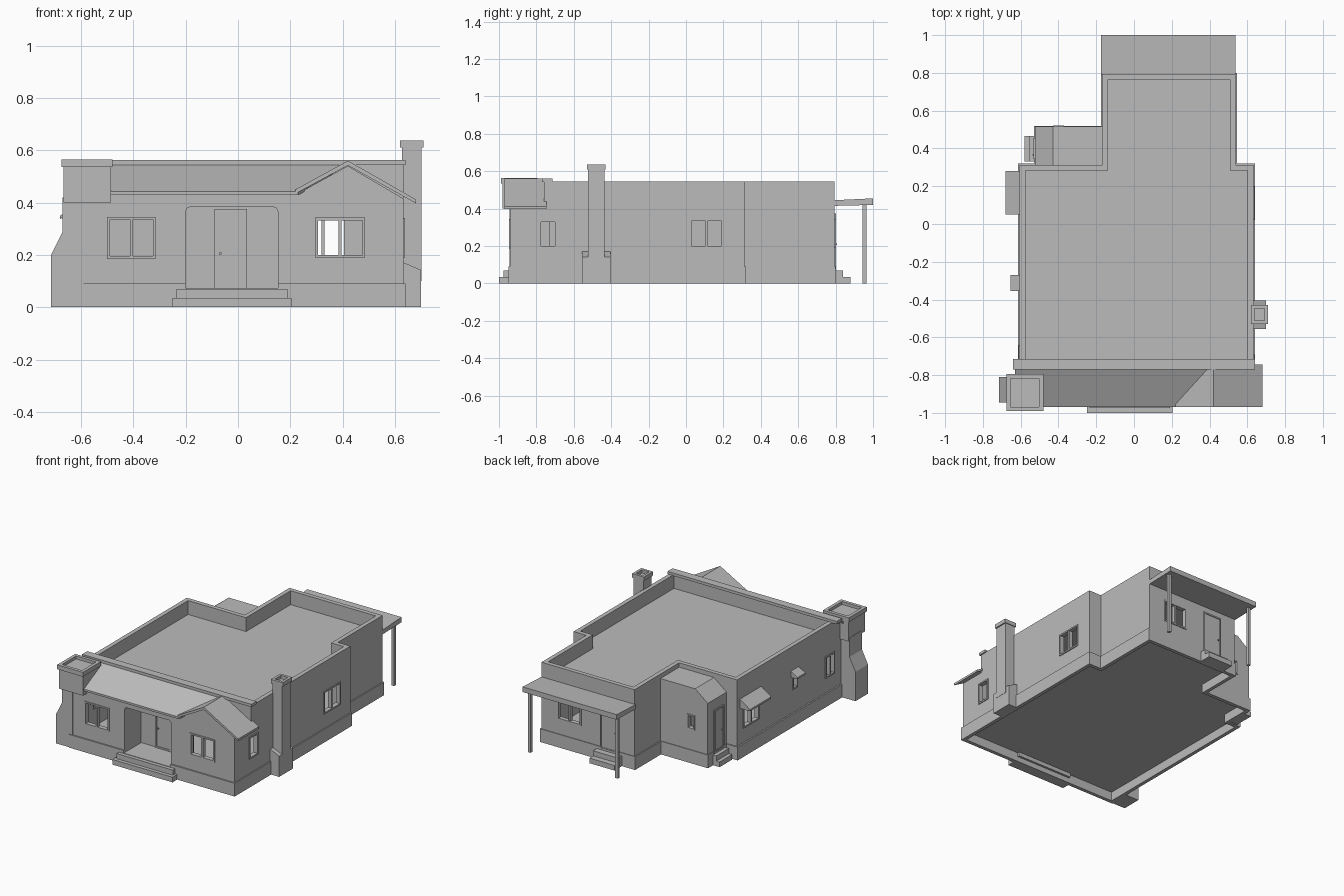
import bpy, bmesh
from mathutils import Vector

old = bpy.data.objects.get("Cube")
if old:
    bpy.data.objects.remove(old)

grey = bpy.data.materials.new("plain_grey")
grey.use_nodes = True
grey.diffuse_color = (0.5, 0.5, 0.5, 1)
grey.node_tree.nodes["Principled BSDF"].inputs["Base Color"].default_value = (0.5, 0.5, 0.5, 1)


def finish(name, bm):
    bmesh.ops.recalc_face_normals(bm, faces=bm.faces)
    mesh = bpy.data.meshes.new(name)
    bm.to_mesh(mesh)
    bm.free()
    mesh.materials.append(grey)
    ob = bpy.data.objects.new(name, mesh)
    bpy.context.collection.objects.link(ob)
    return ob


def place(axis, p, d):
    # 2D point plus depth along the extrusion axis
    return {"x": (d, p[0], p[1]), "y": (p[0], d, p[1]), "z": (p[0], p[1], d)}[axis]


def add_prism(bm, pts, axis, lo, hi):
    a = [bm.verts.new(place(axis, p, lo)) for p in pts]
    b = [bm.verts.new(place(axis, p, hi)) for p in pts]
    bm.faces.new(a[::-1])
    bm.faces.new(b)
    for i in range(len(a)):
        j = (i + 1) % len(a)
        bm.faces.new((a[i], a[j], b[j], b[i]))


def rect(u0, u1, v0, v1):
    return [(u0, v0), (u1, v0), (u1, v1), (u0, v1)]


def prism(name, pts, axis, lo, hi):
    bm = bmesh.new()
    add_prism(bm, pts, axis, lo, hi)
    return finish(name, bm)


def box(name, x0, x1, y0, y1, z0, z1):
    return prism(name, rect(x0, x1, y0, y1), "z", z0, z1)


def inset(pts, t):
    # mitred inward offset of a counter-clockwise right-angled outline
    out = []
    for i, p in enumerate(pts):
        p = Vector(p)
        d1 = (p - Vector(pts[i - 1])).normalized()
        d2 = (Vector(pts[(i + 1) % len(pts)]) - p).normalized()
        out.append(tuple(p + t * (Vector((-d1.y, d1.x)) + Vector((-d2.y, d2.x)))))
    return out


def ring(name, pts, t, lo, hi, axis="z"):
    bm = bmesh.new()
    loops = [[bm.verts.new(place(axis, p, d)) for p in q]
             for q, d in ((pts, lo), (pts, hi), (inset(pts, t), hi), (inset(pts, t), lo))]
    n = len(pts)
    for k in range(4):
        a, b = loops[k], loops[(k + 1) % 4]
        for i in range(n):
            j = (i + 1) % n
            bm.faces.new((a[i], a[j], b[j], b[i]))
    return finish(name, bm)


cutters = bmesh.new()


def window(name, axis, wall, u0, u1, z0, z1, mullion=True):
    # opening through the wall plus a frame standing just proud of it
    s = 1 if wall > 0 else -1
    add_prism(cutters, rect(u0, u1, z0, z1), axis, wall - 0.05, wall + 0.05)
    lo, hi = sorted((wall - s * 0.025, wall + s * 0.006))
    ring(name + "_frame", rect(u0, u1, z0, z1), 0.01, lo, hi, axis)
    if mullion:
        m = (u0 + u1) / 2
        prism(name + "_mullion", rect(m - 0.006, m + 0.006, z0, z1), axis, lo, hi - 0.004)


def door(name, axis, wall, u0, u1, z0, z1):
    s = 1 if wall > 0 else -1
    lo, hi = sorted((wall, wall + s * 0.008))
    ring(name + "_frame", rect(u0, u1, z0, z1), 0.01, lo, hi, axis)
    lo, hi = sorted((wall - s * 0.01, wall + s * 0.003))
    prism(name, rect(u0 + 0.01, u1 - 0.01, z0, z1 - 0.01), axis, lo, hi)
    lo, hi = sorted((wall, wall + s * 0.012))
    prism(name + "_knob", rect(u0 + 0.018, u0 + 0.026, z0 + 0.13, z0 + 0.138), axis, lo, hi)


# Foundation and floor
base = [(-.615, -.95), (.64, -.95), (.64, .32), (.545, .32), (.545, .80),
        (-.175, .80), (-.175, .52), (-.53, .52), (-.53, .32), (-.615, .32)]
foundation = ring("foundation", base, 0.025, 0, 0.09)
prism("floor", inset(base, 0.02), "z", 0.062, 0.072)

# Main walls with parapet, flat roof behind it
plan = [(-.605, -.76), (.632, -.76), (.632, .312), (.537, .312),
        (.537, .795), (-.167, .795), (-.167, .312), (-.605, .312)]
walls = ring("main_walls", plan, 0.03, 0.07, 0.545)
prism("flat_roof", inset(plan, 0.02), "z", 0.43, 0.45)
box("front_parapet_cap", -.64, .64, -.77, -.715, 0.543, 0.562)
box("inner_wall", -.11, -.09, -.73, .77, 0.07, 0.43)
for x0, x1 in ((-.575, -.23), (.18, .602)):
    add_prism(cutters, rect(x0, x1, -.775, -.725), "z", 0.06, 0.43)

# Front bay with gable end and sheltered entry
front = prism("front_wall", [(-.60, .07), (.632, .07), (.632, .415), (.42, .54), (.22, .43), (-.60, .43)],
              "y", -.94, -.91)
bay_right = box("bay_right_wall", .602, .632, -.92, -.75, .07, .415)
bay_left = prism("bay_left_wall", [(-.92, .07), (-.75, .07), (-.75, .53), (-.92, .445)], "x", -.605, -.575)
for side, x in (("left", -.23), ("right", .152)):
    box("entry_%s_wall" % side, x, x + .03, -.92, -.75, .07, .435)
box("entry_ceiling", -.21, .16, -.92, -.75, .40, .42)
add_prism(cutters, [(-.2, .073), (.152, .073), (.152, .365), (.147, .378), (.135, .383),
                    (-.183, .383), (-.195, .378), (-.2, .365)], "y", -.97, -.90)
door("front_door", "y", -.76, -.09, .035, .072, .375)
box("front_step_low", -.25, .205, -1.0, -.93, 0, .035)
box("front_step_high", -.235, .19, -.975, -.91, .035, .07)

# Sloping front roof, trimmed along the valley, and gable roof
shed = prism("front_shed_roof", [(-.63, -.97), (.23, -.97), (.40, -.76), (-.63, -.76)], "z", 0, .014)
for v in shed.data.vertices:
    v.co.z += .428 + (v.co.y + .97) * .5
prism("gable_roof", [(.22, .45), (.22, .434), (.42, .542), (.68, .397), (.68, .412), (.42, .56)],
      "y", -.97, -.745)

# Corner tower with flared foot
prism("corner_tower_shaft", [(-.715, 0), (-.59, 0), (-.59, .42), (-.67, .42), (-.67, .29), (-.715, .20)],
      "y", -.945, -.81)
box("corner_tower_top", -.668, -.486, -.98, -.80, .40, .545)
ring("corner_tower_cap", rect(-.675, -.48, -.99, -.795), .022, .535, .565)

# Side chimney
prism("chimney_base", [(.62, 0), (.70, 0), (.70, .142), (.635, .17), (.62, .17)], "y", -.555, -.405)
box("chimney_shaft", .627, .702, -.525, -.435, .10, .615)
ring("chimney_cap", rect(.62, .71, -.53, -.43), .018, .61, .637)

# Back entry room with a sloping edge
room = prism("back_entry_room", [(-.16, .07), (-.525, .07), (-.525, .44), (-.43, .515), (-.16, .515)],
             "y", .30, .515)
window("entry_room_window", "y", .515, -.43, -.37, .23, .33, False)
door("entry_room_door", "x", -.525, .345, .455, .075, .37)
box("entry_room_step_low", -.58, -.52, .33, .465, 0, .035)
box("entry_room_step_high", -.555, -.52, .33, .465, .035, .07)

# Back porch
prism("back_porch_roof", [(.79, .415), (1.0, .42), (1.0, .455), (.79, .445)], "x", -.175, .537)
for side, x in (("left", .50), ("right", -.16)):
    box("back_porch_post_" + side, x, x + .02, .945, .965, 0, .43)
door("back_door", "y", .795, -.05, .09, .075, .375)
box("back_step_low", -.075, .115, .79, .88, 0, .035)
box("back_step_high", -.075, .115, .79, .84, .035, .07)

# Windows
window("front_left_window", "y", -.94, -.50, -.315, .185, .345)
window("front_right_window", "y", -.94, .295, .485, .19, .342)
window("back_window", "y", .795, .235, .415, .19, .342)
window("side_window", "x", .632, .02, .20, .19, .345)
window("side_bay_window", "x", .632, -.785, -.69, .19, .34, False)
window("awning_window", "x", -.605, .08, .25, .19, .342)
window("small_window", "x", -.605, -.34, -.285, .25, .33, False)
window("tower_side_window", "x", -.605, -.74, -.64, .19, .34)

# Awnings with closed cheeks
for name, y0, y1, out, top in (("wide", .05, .28, .075, .405), ("small", -.355, -.27, .05, .385)):
    low = top - out * .9
    prism(name + "_awning", [(-.60, top), (-.605 - out, low + .012), (-.605 - out, low), (-.60, top - .02)],
          "y", y0, y1)
    for y in (y0, y1 - .008):
        prism(name + "_awning_cheek", [(-.60, top - .01), (-.60 - out, low), (-.60, low)], "y", y, y + .008)

# Cut every opening
cutter = finish("opening_cutter", cutters)
cutter.hide_render = True
cutter.display_type = "WIRE"
for ob in (walls, front, bay_right, bay_left, room, foundation):
    mod = ob.modifiers.new("openings", "BOOLEAN")
    mod.operation = "DIFFERENCE"
    mod.solver = "EXACT"
    mod.use_self = True
    mod.object = cutter
